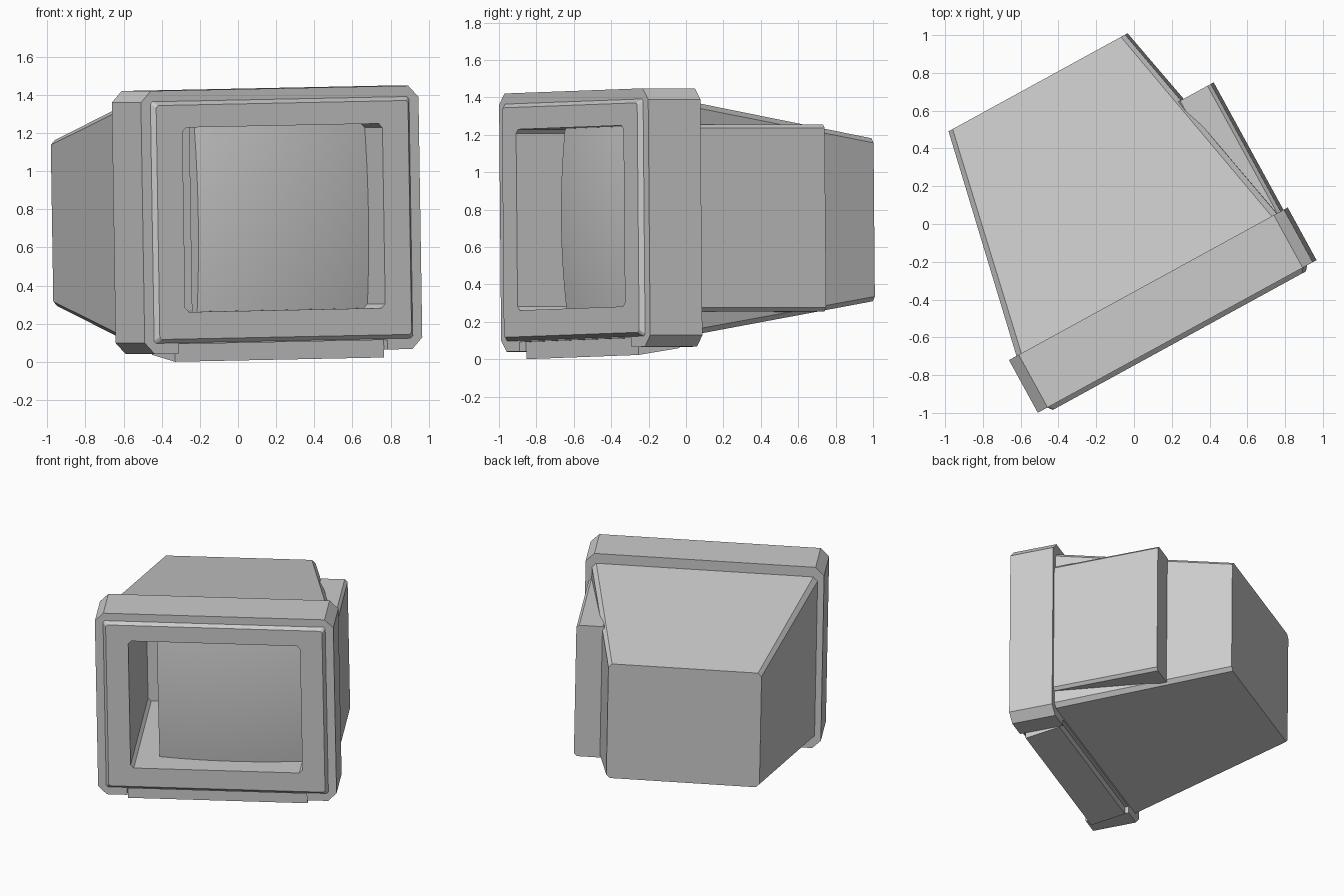
import bpy, bmesh, math
from mathutils import Matrix

if "Cube" in bpy.data.objects:
    bpy.data.objects.remove(bpy.data.objects["Cube"])

# Local frame: u = width, v = depth (front is -v), w = height; then turned and rolled slightly
PLACE = Matrix.Rotation(math.radians(28.7), 4, 'Z') @ Matrix.Rotation(math.radians(-1.03), 4, 'Y')


def octagon(u0, u1, w0, w1, c):
    """Rectangle in the u-w plane with cut corners."""
    return [(u0 + c, w0), (u1 - c, w0), (u1, w0 + c), (u1, w1 - c),
            (u1 - c, w1), (u0 + c, w1), (u0, w1 - c), (u0, w0 + c)]


def finish(name, bm):
    bmesh.ops.recalc_face_normals(bm, faces=bm.faces[:])
    me = bpy.data.meshes.new(name)
    bm.to_mesh(me)
    bm.free()
    ob = bpy.data.objects.new(name, me)
    bpy.context.collection.objects.link(ob)
    ob.matrix_world = PLACE
    return ob


def loft(name, prof_a, v_a, prof_b, v_b):
    """Solid between two matching profiles at depths v_a and v_b."""
    bm = bmesh.new()
    a = [bm.verts.new((u, v_a, w)) for u, w in prof_a]
    b = [bm.verts.new((u, v_b, w)) for u, w in prof_b]
    bm.faces.new(a)
    bm.faces.new(b[::-1])
    n = len(a)
    for i in range(n):
        j = (i + 1) % n
        bm.faces.new((a[j], a[i], b[i], b[j]))
    return finish(name, bm)


def cut(ob, cutter):
    mod = ob.modifiers.new("opening", 'BOOLEAN')
    mod.operation, mod.solver, mod.object = 'DIFFERENCE', 'EXACT', cutter
    bpy.context.view_layer.update()
    dg = bpy.context.evaluated_depsgraph_get()
    me = bpy.data.meshes.new_from_object(ob.evaluated_get(dg))
    ob.modifiers.clear()
    ob.data = me


# Bezel: cut-cornered frame with a notch underneath for the foot
p = octagon(-0.902, 0.758, 0.055, 1.436, 0.06)
p[1:1] = [(-0.70, 0.055), (-0.70, 0.105), (0.55, 0.105), (0.55, 0.055)]
bezel = loft("bezel", p, -0.632, p, -0.314)

# Raised front rim with a bevelled edge
rim = loft("front_rim", octagon(-0.847, 0.703, 0.11, 1.381, 0.012), -0.630,
           octagon(-0.825, 0.681, 0.132, 1.359, 0.012), -0.657)

# Tapered rear housing
housing = loft("rear_housing", octagon(-0.858, 0.714, 0.12, 1.362, 0.03), -0.316,
               octagon(-0.605, 0.461, 0.302, 1.174, 0.025), 0.902)

# Deep opening cut through rim, bezel and housing
o = octagon(-0.67, 0.526, 0.273, 1.241, 0.022)
cutter = loft("opening_cutter", o, -0.75, o, 0.446)
for ob in (rim, bezel, housing):
    cut(ob, cutter)
bpy.data.objects.remove(cutter)

# Side box on the right
s = octagon(0.53, 0.735, 0.243, 1.243, 0.02)
loft("side_box", s, -0.32, s, 0.455)

# Foot: wedge under the bezel, lower at the front
loft("foot", [(-0.70, 0.013), (0.55, 0.013), (0.55, 0.106), (-0.70, 0.106)], -0.59,
     [(-0.70, 0.05), (0.55, 0.05), (0.55, 0.106), (-0.70, 0.106)], -0.34)

# Screen: gently bulged glass with a shallow side
bm = bmesh.new()
N = 16
u0, u1, w0, w1 = -0.49, 0.545, 0.262, 1.252
grid = []
for i in range(N + 1):
    row = []
    for k in range(N + 1):
        a, b = 2 * i / N - 1, 2 * k / N - 1
        v = -0.528 + 0.042 * a * a + 0.03 * b * b
        row.append(bm.verts.new((u0 + (u1 - u0) * i / N, v, w0 + (w1 - w0) * k / N)))
    grid.append(row)
for i in range(N):
    for k in range(N):
        bm.faces.new((grid[i][k], grid[i + 1][k], grid[i + 1][k + 1], grid[i][k + 1]))
border = [e for e in bm.edges if e.is_boundary]
ext = bmesh.ops.extrude_edge_only(bm, edges=border)
for g in ext["geom"]:
    if isinstance(g, bmesh.types.BMVert):
        g.co.y = -0.40
bmesh.ops.contextual_create(bm, geom=[e for e in bm.edges if e.is_boundary])
screen = finish("screen", bm)
bpy.ops.object.select_all(action='DESELECT')
screen.select_set(True)
bpy.context.view_layer.objects.active = screen
bpy.ops.object.shade_smooth_by_angle(angle=math.radians(30))
